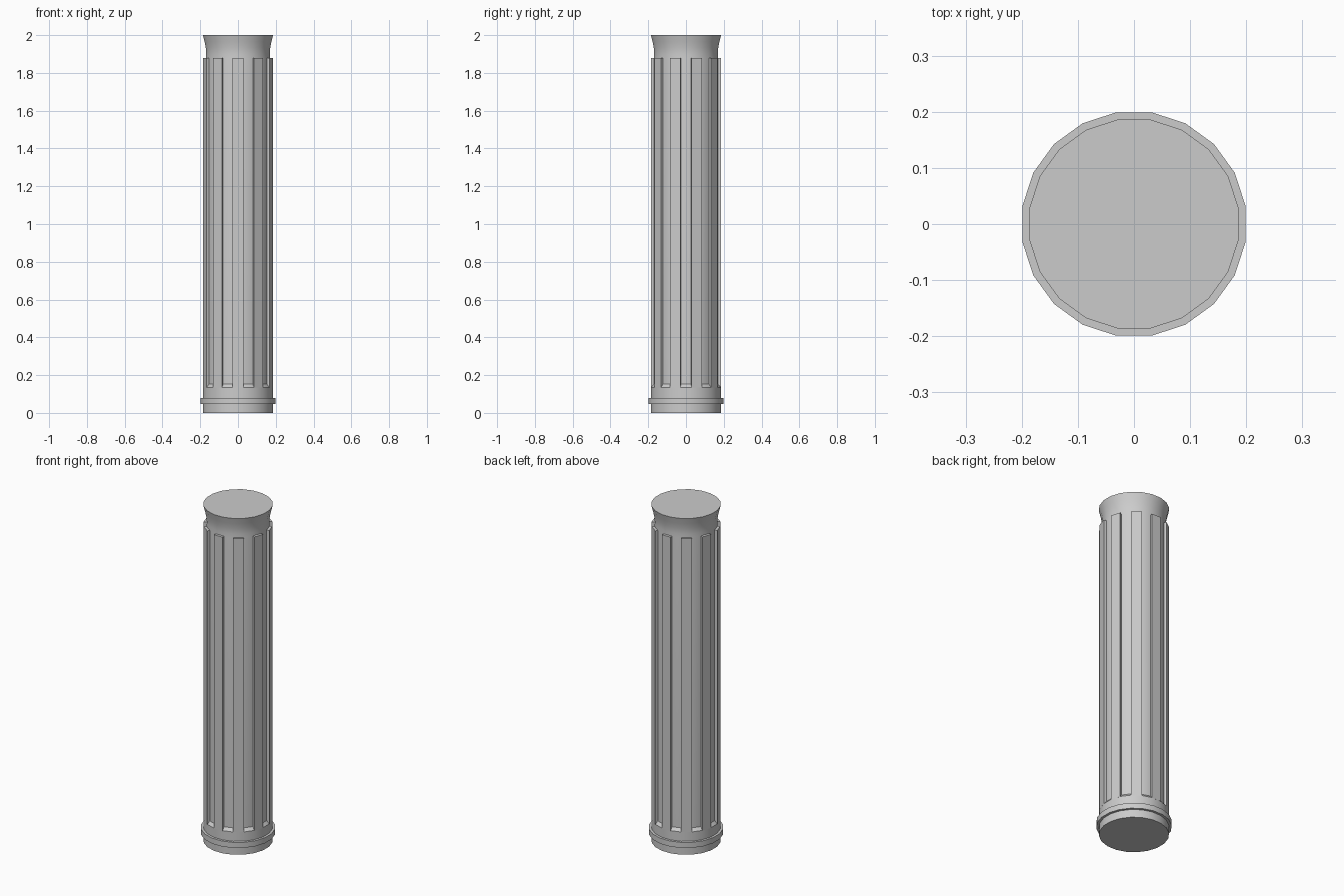
import bpy, bmesh, math

if "Cube" in bpy.data.objects:
    bpy.data.objects.remove(bpy.data.objects["Cube"])

SIDES = 20
K = 1 / math.cos(math.pi / SIDES)   # flat-to-corner radius

stone = bpy.data.materials.new("grey stone")
stone.diffuse_color = (0.6, 0.6, 0.6, 1)
stone.use_nodes = True
stone.node_tree.nodes["Principled BSDF"].inputs["Base Color"].default_value = stone.diffuse_color


def point(i, apothem, z):
    # corner i of the polygon; faces look straight along the axes
    a = -math.pi / 2 + (i - 0.5) * 2 * math.pi / SIDES
    return (apothem * K * math.cos(a), apothem * K * math.sin(a), z)


def finish(name, bm, smooth):
    bmesh.ops.recalc_face_normals(bm, faces=bm.faces)
    me = bpy.data.meshes.new(name)
    bm.to_mesh(me)
    bm.free()
    me.materials.append(stone)
    ob = bpy.data.objects.new(name, me)
    bpy.context.collection.objects.link(ob)
    if smooth:
        bpy.ops.object.select_all(action='DESELECT')
        ob.select_set(True)
        bpy.context.view_layer.objects.active = ob
        bpy.ops.object.shade_smooth_by_angle(angle=math.radians(30))
    return ob


def lathe(name, profile):
    bm = bmesh.new()
    rings = [[bm.verts.new(point(i, r, z)) for i in range(SIDES)] for r, z in profile]
    for lo, hi in zip(rings, rings[1:]):
        for i in range(SIDES):
            j = (i + 1) % SIDES
            bm.faces.new((lo[i], lo[j], hi[j], hi[i]))
    bm.faces.new(rings[0])
    bm.faces.new(rings[-1])
    return finish(name, bm, True)


# Base with raised ring, recessed flute floor, neck and flared capital
lathe("column_core", [
    (0.185, 0), (0.185, 0.047), (0.199, 0.047), (0.199, 0.08), (0.185, 0.08),
    (0.185, 0.135), (0.170, 0.152), (0.170, 1.88), (0.168, 1.90),
    (0.171, 1.935), (0.177, 1.965), (0.186, 2.0)])

# Raised ribs on every other side, starting with the front
bm = bmesh.new()
for k in range(0, SIDES, 2):
    lo, hi = [[bm.verts.new(point(i, r, z)) for i, r in
               ((k, 0.160), (k, 0.1855), (k + 1, 0.1855), (k + 1, 0.160))]
              for z in (0.134, 1.88)]
    for a in range(4):
        b = (a + 1) % 4
        bm.faces.new((lo[a], lo[b], hi[b], hi[a]))
    bm.faces.new(lo)
    bm.faces.new(hi)
finish("shaft_ribs", bm, False)
